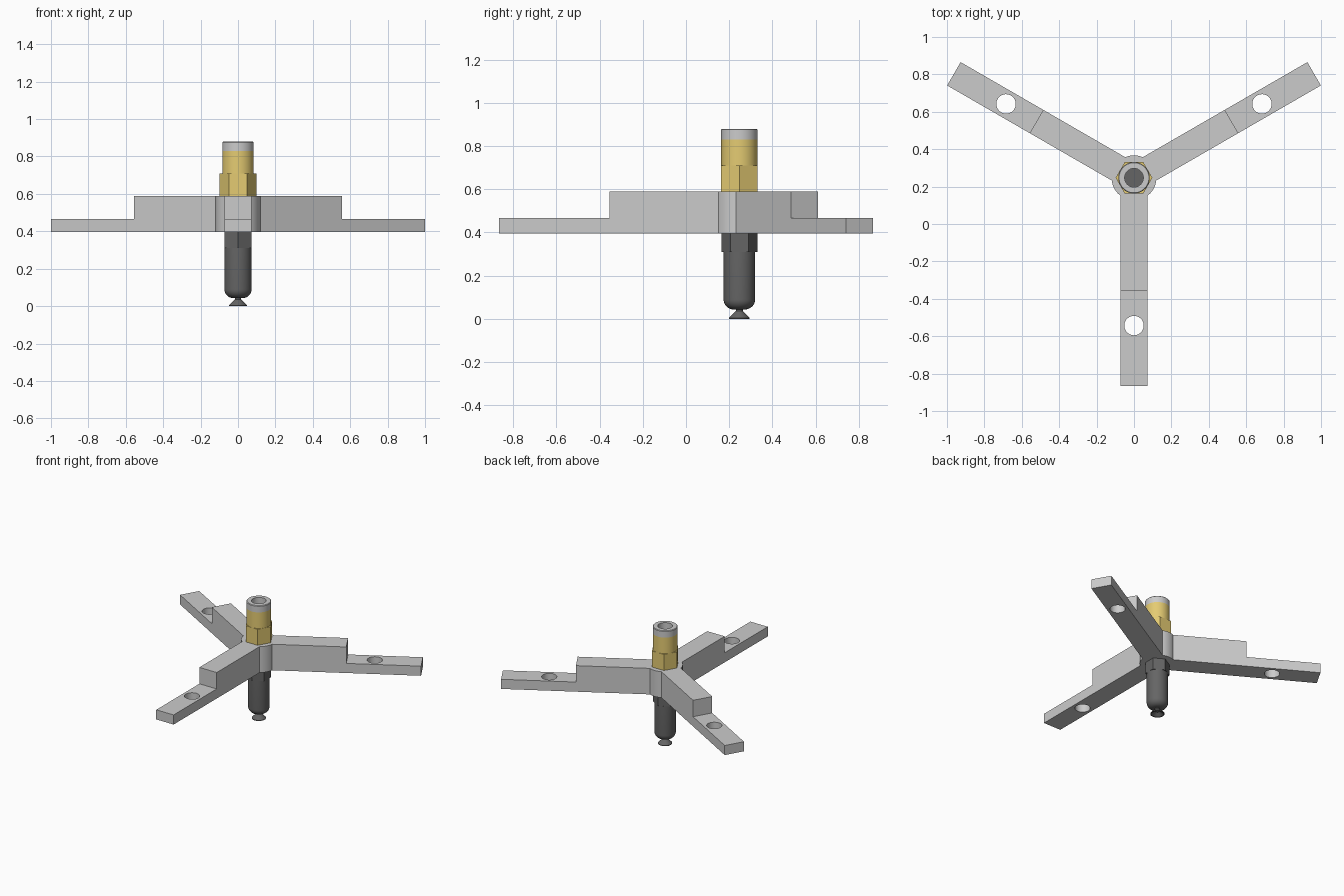
import bpy, bmesh, math
from mathutils import Matrix

if "Cube" in bpy.data.objects:
    bpy.data.objects.remove(bpy.data.objects["Cube"])

CY = 0.247                      # y of the central axis
Z0, ZLOW, ZTOP = 0.395, 0.467, 0.59


def material(name, rgb):
    m = bpy.data.materials.new(name)
    m.diffuse_color = (*rgb, 1)
    m.use_nodes = True
    m.node_tree.nodes["Principled BSDF"].inputs["Base Color"].default_value = m.diffuse_color
    return m


brass = material("brass", (0.78, 0.6, 0.17))
steel = material("steel", (0.87, 0.87, 0.85))
black = material("black_plastic", (0.13, 0.13, 0.13))


def finish(name, bm, mat=None, smooth=True):
    bmesh.ops.recalc_face_normals(bm, faces=bm.faces)
    me = bpy.data.meshes.new(name)
    bm.to_mesh(me)
    bm.free()
    ob = bpy.data.objects.new(name, me)
    bpy.context.collection.objects.link(ob)
    if mat:
        me.materials.append(mat)
    if smooth:
        bpy.ops.object.select_all(action='DESELECT')
        ob.select_set(True)
        bpy.context.view_layer.objects.active = ob
        bpy.ops.object.shade_smooth_by_angle(angle=math.radians(30))
    return ob


def lathe(name, profile, mat, steps=48):
    """Revolve (radius, z) points about the central axis."""
    bm = bmesh.new()
    vs = [bm.verts.new((r, CY, z)) for r, z in profile]
    edges = [bm.edges.new(p) for p in zip(vs, vs[1:])]
    bmesh.ops.spin(bm, geom=vs + edges, cent=(0, CY, 0), axis=(0, 0, 1),
                   angle=2 * math.pi, steps=steps)
    bmesh.ops.remove_doubles(bm, verts=bm.verts, dist=1e-5)
    return finish(name, bm, mat)


def prism(name, radius, z0, z1, sides, mat=None, y=CY, turn=0):
    bm = bmesh.new()
    bmesh.ops.create_cone(bm, cap_ends=True, segments=sides, radius1=radius,
                          radius2=radius, depth=z1 - z0,
                          matrix=Matrix.Translation((0, y, (z0 + z1) / 2))
                          @ Matrix.Rotation(turn, 4, 'Z'))
    return finish(name, bm, mat, sides > 12)


def spin_about_axis(ob, angle):
    c = Matrix.Translation((0, CY, 0))
    ob.data.transform(c @ Matrix.Rotation(angle, 4, 'Z') @ c.inverted())


def boolean(target, tool, op):
    mod = target.modifiers.new(op, 'BOOLEAN')
    mod.operation, mod.solver, mod.object = op, 'EXACT', tool
    bpy.context.view_layer.objects.active = target
    bpy.ops.object.modifier_apply(modifier=mod.name)
    bpy.data.objects.remove(tool)


def stepped_arm(angle):
    """One arm: stepped side profile, extruded across, with a bolt hole."""
    prof = [(0, Z0), (1.112, Z0), (1.112, ZLOW), (0.602, ZLOW), (0.602, ZTOP), (0, ZTOP)]
    w = 0.072
    bm = bmesh.new()
    face = bm.faces.new([bm.verts.new((-w, CY - r, z)) for r, z in prof])
    ext = bmesh.ops.extrude_face_region(bm, geom=[face])
    bmesh.ops.translate(bm, vec=(2 * w, 0, 0),
                        verts=[v for v in ext["geom"] if isinstance(v, bmesh.types.BMVert)])
    arm = finish("arm", bm, smooth=False)
    boolean(arm, prism("hole_cutter", 0.052, Z0 - 0.1, ZTOP, 32, y=CY - 0.79), 'DIFFERENCE')
    spin_about_axis(arm, angle)
    return arm


# Three-armed bracket with round hub
bracket = prism("bracket", 0.12, Z0, ZTOP, 64)
for k in range(3):
    boolean(bracket, stepped_arm(k * math.tau / 3), 'UNION')
bpy.ops.object.select_all(action='DESELECT')
bracket.select_set(True)
bpy.context.view_layer.objects.active = bracket
bpy.ops.object.shade_smooth_by_angle(angle=math.radians(25))

# Brass fitting: hex nut with bore, collar above
nut = prism("brass_nut", 0.098, ZTOP, 0.71, 6, brass, turn=math.pi / 6)
boolean(nut, prism("bore_cutter", 0.06, ZTOP - 0.1, 0.8, 48), 'DIFFERENCE')
lathe("brass_collar", [(0.06, 0.71), (0.084, 0.71), (0.084, 0.83), (0.06, 0.83)], brass)

# Steel release ring with open bore, black seat at the bottom of the bore
lathe("release_ring", [(0.05, 0.6), (0.05, 0.88), (0.08, 0.88), (0.084, 0.876),
                       (0.084, 0.83), (0.06, 0.83), (0.06, 0.6), (0.05, 0.6)], steel)
prism("bore_seat", 0.06, ZTOP, 0.605, 48, black)

# Black lower body: hex, barrel with rounded end
prism("lower_hex", 0.083, 0.31, Z0, 6, black)
arc = [(0.025 + 0.048 * math.cos(a), 0.09 - 0.047 * math.sin(a))
       for a in (math.pi / 2 * i / 8 for i in range(9))]
lathe("barrel", [(0, 0.31), (0.073, 0.31)] + arc + [(0, 0.043)], black)

# Suction cup, hollow underneath
lathe("suction_cup", [(0, 0.05), (0.016, 0.05), (0.016, 0.036), (0.048, 0.004), (0.048, 0),
                      (0.042, 0), (0.014, 0.022), (0, 0.022)], black)
